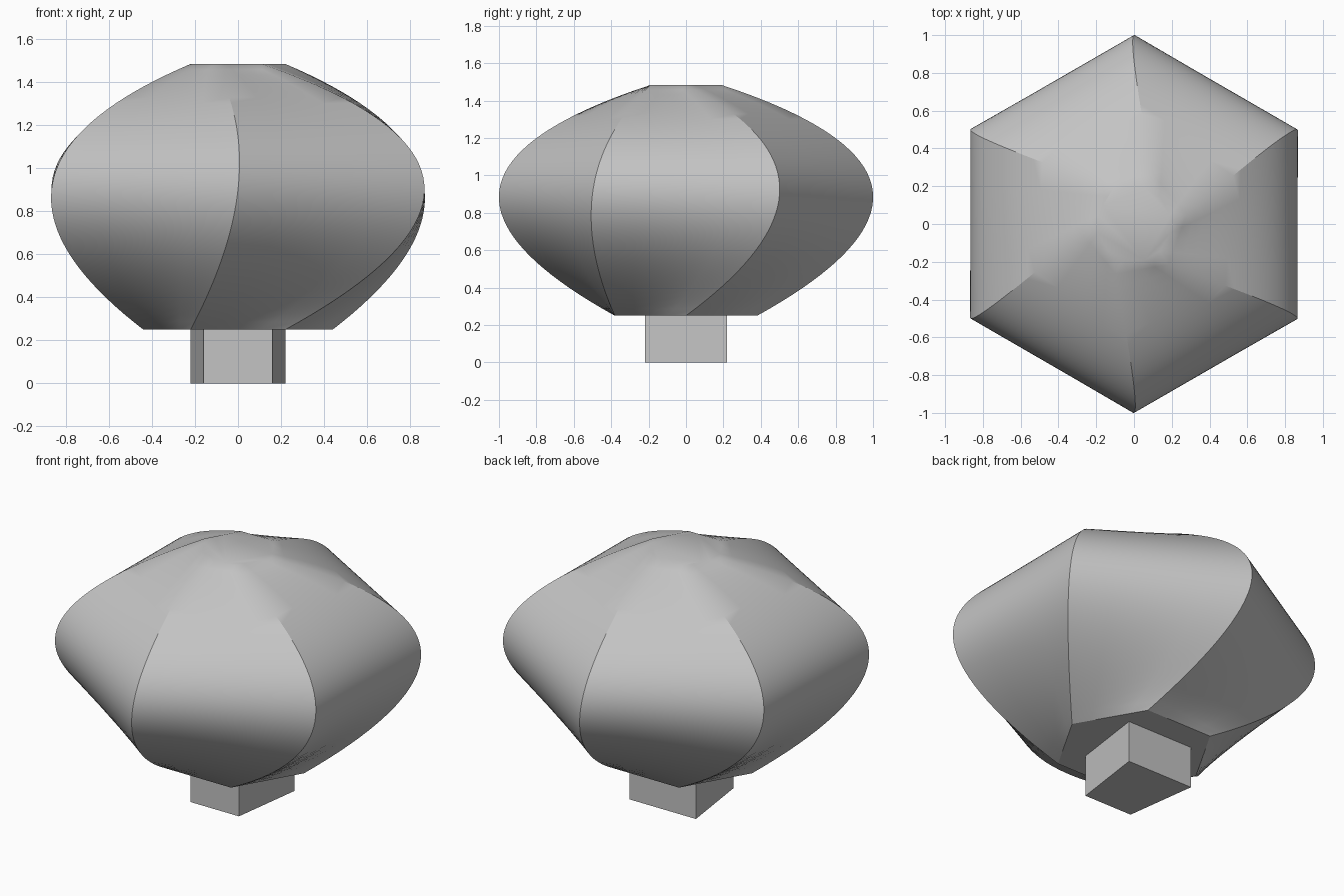
import bpy
import bmesh
import math
from mathutils import Vector, Matrix

cube = bpy.data.objects.get("Cube")
if cube:
    bpy.data.objects.remove(cube, do_unlink=True)

SIDES, RINGS, SPLITS = 6, 40, 4

grey = bpy.data.materials.new("plain_grey")
grey.use_nodes = True
colour = (0.55, 0.55, 0.55, 1)
grey.diffuse_color = colour
grey.node_tree.nodes["Principled BSDF"].inputs["Base Color"].default_value = colour


def add_object(name, bm):
    bmesh.ops.recalc_face_normals(bm, faces=bm.faces)
    mesh = bpy.data.meshes.new(name)
    bm.to_mesh(mesh)
    bm.free()
    mesh.materials.append(grey)
    obj = bpy.data.objects.new(name, mesh)
    bpy.context.collection.objects.link(obj)
    return obj


def corner(radius, degrees, z):
    a = math.radians(degrees)
    return Vector((radius * math.cos(a), radius * math.sin(a), z))


# One corner of the hexagon, followed from bottom to middle to top
low, mid, high = corner(0.44, -120, 0.25), corner(1, -90, 0.9), corner(0.22, -120, 1.483)
knot = (mid - low).length / ((mid - low).length + (high - mid).length)


def rail(t):
    """Parabola through the three corners, spaced by chord length."""
    return (low * (t - knot) * (t - 1) / knot
            + mid * t * (t - 1) / (knot * (knot - 1))
            + high * t * (t - knot) / (1 - knot))


# Twisted hexagonal body: straight-sided rings lofted along the rail
bm = bmesh.new()
rings = []
turn = Matrix.Rotation(math.tau / SIDES, 3, "Z")
for i in range(RINGS + 1):
    a = rail(i / RINGS)
    ring = []
    for _ in range(SIDES):
        b = turn @ a
        ring += [bm.verts.new(a.lerp(b, k / SPLITS)) for k in range(SPLITS)]
        a = b
    rings.append(ring)
for lower, upper in zip(rings, rings[1:]):
    for k in range(len(lower)):
        bm.faces.new((lower[k - 1], lower[k], upper[k], upper[k - 1]))
bm.faces.new(rings[0])
bm.faces.new(rings[-1])
body = add_object("twisted_body", bm)
bpy.ops.object.select_all(action="DESELECT")
body.select_set(True)
bpy.context.view_layer.objects.active = body
bpy.ops.object.shade_smooth_by_angle(angle=math.radians(30))

# Stem: a block that is narrower at the front
bm = bmesh.new()
outline = [(-0.16, -0.22), (0.16, -0.22), (0.22, 0.22), (-0.22, 0.22)]
base = bm.faces.new([bm.verts.new((x, y, 0)) for x, y in outline])
block = bmesh.ops.extrude_face_region(bm, geom=[base])
top = [v for v in block["geom"] if isinstance(v, bmesh.types.BMVert)]
bmesh.ops.translate(bm, verts=top, vec=(0, 0, 0.25))
add_object("stem", bm)
